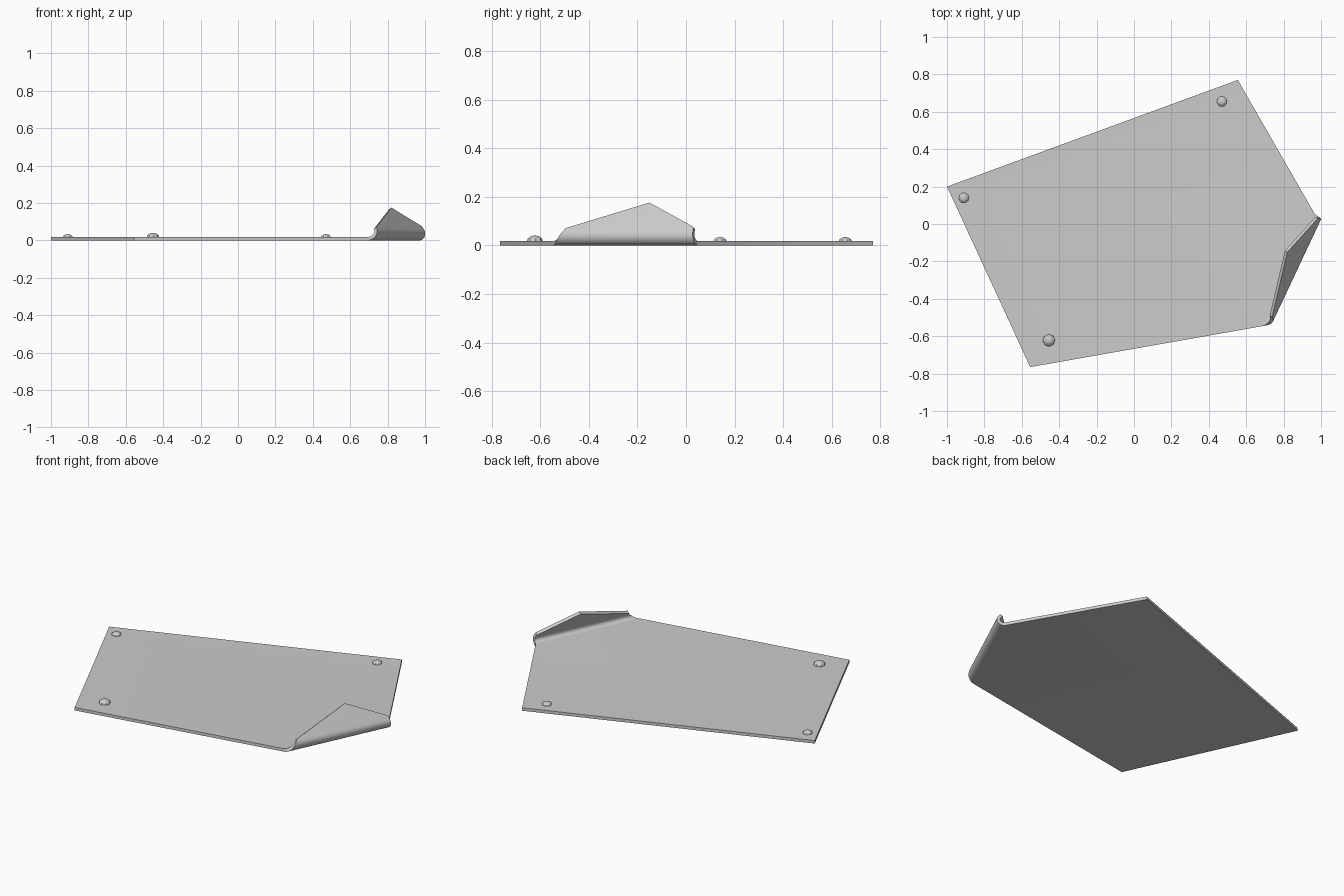
import bpy, bmesh, math

if "Cube" in bpy.data.objects:
    bpy.data.objects.remove(bpy.data.objects["Cube"])

T = 0.018                      # sheet thickness
TX, TY = 0.426, 0.905          # bend axis direction in plan
N0, R, BEND = 0.856, 0.038, math.radians(125)
STEPS = 10


def place(t, n, z):
    return (TX * t + TY * n, TY * t - TX * n, z)


# Torn sheet with one edge curled up: outer and inner skins joined by rim faces
def sheet():
    bm = bmesh.new()
    skins = []
    for inset in (0.0, T):
        r = R - inset
        flat = [bm.verts.new((x, y, inset)) for x, y in
                ((0.555, 0.77), (-1.0, 0.2), (-0.555, -0.765))]
        rows = []
        for i in range(STEPS + 1):
            f = i / STEPS
            a = BEND * f
            n, z = N0 + r * math.sin(a), R - r * math.cos(a)
            rows.append((bm.verts.new(place(-0.20 + 0.06 * f, n, z)),
                         bm.verts.new(place(0.457 - 0.008 * f, n, z))))
        # free lip: far corner, peak, near corner, given as run beyond the arc
        lip = []
        for t, run in ((0.446, 0.02), (0.213, 0.142), (-0.135, 0.013)):
            lip.append(bm.verts.new(place(t, n + run * math.cos(BEND),
                                          z + run * math.sin(BEND))))
        bm.faces.new(flat + list(rows[0]))
        for p, q in zip(rows, rows[1:]):
            bm.faces.new((p[0], p[1], q[1], q[0]))
        bm.faces.new([rows[-1][0], rows[-1][1]] + lip)
        skins.append(flat + [p[0] for p in rows] + lip[::-1]
                     + [p[1] for p in rows[::-1]])
    a, b = skins
    for i in range(len(a)):
        j = (i + 1) % len(a)
        bm.faces.new((a[i], a[j], b[j], b[i]))
    bmesh.ops.recalc_face_normals(bm, faces=bm.faces[:])
    me = bpy.data.meshes.new("metal_sheet")
    bm.to_mesh(me)
    bm.free()
    ob = bpy.data.objects.new("metal_sheet", me)
    bpy.context.collection.objects.link(ob)
    bpy.context.view_layer.objects.active = ob
    ob.select_set(True)
    bpy.ops.object.shade_smooth_by_angle(angle=math.radians(30))
    ob.select_set(False)


# Low-poly rivet heads
def rivet(name, x, y, radius, height, turn):
    bpy.ops.mesh.primitive_uv_sphere_add(segments=8, ring_count=6, radius=1,
                                         location=(x, y, T - 0.003),
                                         rotation=(0, 0, turn))
    ob = bpy.context.object
    ob.name = name
    for v in ob.data.vertices:
        v.co.x *= radius
        v.co.y *= radius
        v.co.z = max(v.co.z * (height + 0.003), -0.008)


sheet()
rivet("rivet_left", -0.91, 0.14, 0.029, 0.016, 0.3)
rivet("rivet_front", -0.455, -0.622, 0.034, 0.023, 0.1)
rivet("rivet_back", 0.47, 0.655, 0.029, 0.016, 0.3)
